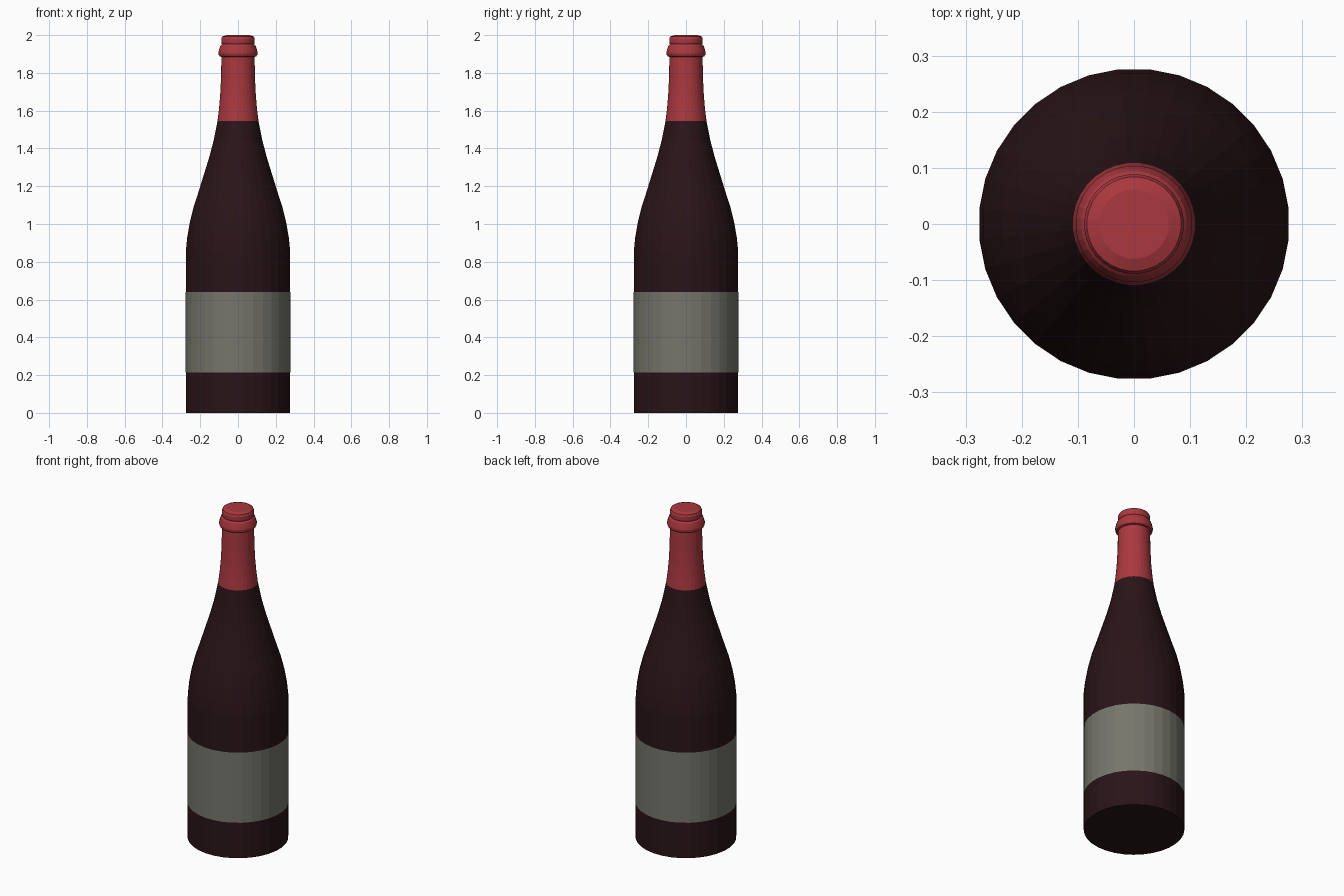
import bpy, bmesh, math

if "Cube" in bpy.data.objects:
    bpy.data.objects.remove(bpy.data.objects["Cube"])

SIDES = 32


def material(name, rgb):
    m = bpy.data.materials.new(name)
    m.diffuse_color = (*rgb, 1.0)
    m.use_nodes = True
    m.node_tree.nodes["Principled BSDF"].inputs["Base Color"].default_value = m.diffuse_color
    return m


def lathe(name, profile, mat, cap_bottom=False, cap_top=False):
    """Revolve (radius, z) points around z into a faceted 32-sided part."""
    bm = bmesh.new()
    rings = []
    for r, z in profile:
        angles = [2 * math.pi * (i + 0.5) / SIDES for i in range(SIDES)]
        rings.append([bm.verts.new((r * math.cos(a), r * math.sin(a), z)) for a in angles])
    for low, high in zip(rings, rings[1:]):
        for i in range(SIDES):
            j = (i + 1) % SIDES
            bm.faces.new((low[i], low[j], high[j], high[i]))
    if cap_bottom:
        bm.faces.new(rings[0][::-1])
    if cap_top:
        bm.faces.new(rings[-1])
    mesh = bpy.data.meshes.new(name)
    bm.to_mesh(mesh)
    bm.free()
    mesh.materials.append(mat)
    ob = bpy.data.objects.new(name, mesh)
    bpy.context.collection.objects.link(ob)
    return ob


glass = material("dark_glass", (0.022, 0.007, 0.009))
paper = material("label_paper", (0.18, 0.18, 0.15))
foil_red = material("red_foil", (0.40, 0.04, 0.05))

# Glass body: straight wall, long sloping shoulder, start of the neck
lathe("bottle_body", [
    (0.277, 0.0), (0.277, 0.86), (0.270, 0.93), (0.256, 1.01), (0.236, 1.09),
    (0.210, 1.17), (0.182, 1.26), (0.154, 1.35), (0.130, 1.44), (0.109, 1.545),
], glass, cap_bottom=True)

# Paper label wrapped around the straight wall
lathe("label", [(0.278, 0.215), (0.278, 0.64)], paper)

# Foil over the neck, with the collar ring and rounded cap
lathe("neck_foil", [
    (0.109, 1.545), (0.101, 1.61), (0.095, 1.68), (0.091, 1.76), (0.088, 1.885),
    (0.098, 1.888), (0.103, 1.897), (0.104, 1.908), (0.100, 1.925), (0.094, 1.943),
    (0.086, 1.952), (0.089, 1.960), (0.089, 1.980), (0.084, 1.992), (0.062, 2.0),
], foil_red, cap_top=True)
